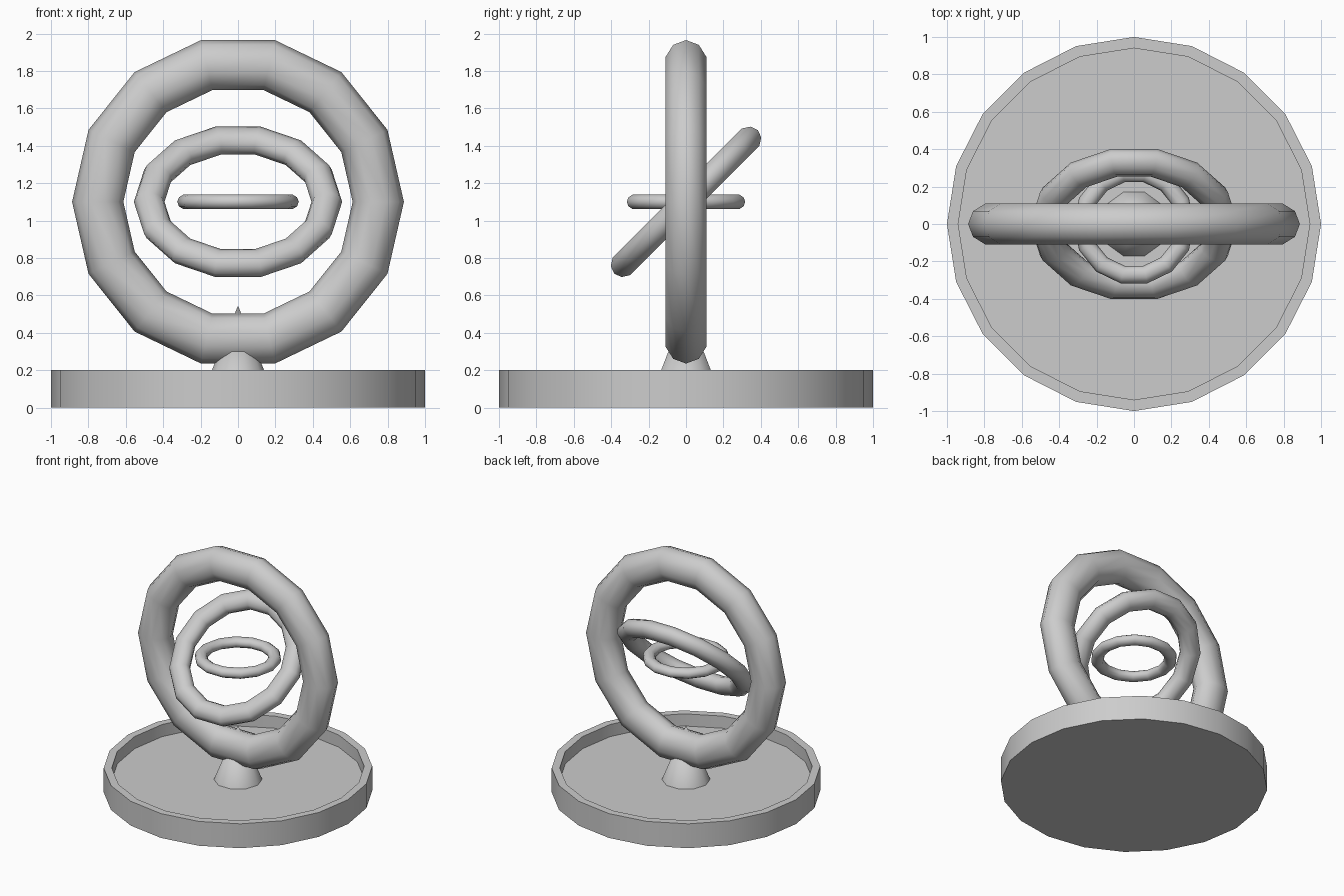
import bpy, bmesh, math
from mathutils import Matrix

if "Cube" in bpy.data.objects:
    bpy.data.objects.remove(bpy.data.objects["Cube"])

grey = bpy.data.materials.new("light_grey")
grey.diffuse_color = (0.604, 0.604, 0.604, 1)
grey.use_nodes = True
grey.node_tree.nodes["Principled BSDF"].inputs["Base Color"].default_value = grey.diffuse_color


def finish(name, bm, angle):
    bmesh.ops.recalc_face_normals(bm, faces=bm.faces)
    me = bpy.data.meshes.new(name)
    bm.to_mesh(me)
    bm.free()
    me.materials.append(grey)
    ob = bpy.data.objects.new(name, me)
    bpy.context.collection.objects.link(ob)
    bpy.ops.object.select_all(action='DESELECT')
    ob.select_set(True)
    bpy.context.view_layer.objects.active = ob
    bpy.ops.object.shade_smooth_by_angle(angle=math.radians(angle))
    return ob


def lathe(name, profile, sides, angle):
    """Revolve (radius, z) points; radius 0 becomes a tip, open ends are capped."""
    bm = bmesh.new()
    rows = []
    for r, z in profile:
        if r == 0:
            rows.append([bm.verts.new((0, 0, z))] * sides)
        else:
            rows.append([bm.verts.new((r * math.cos(2 * math.pi * i / sides),
                                       r * math.sin(2 * math.pi * i / sides), z))
                         for i in range(sides)])
    for a, b in zip(rows, rows[1:]):
        for i in range(sides):
            j = (i + 1) % sides
            quad = [a[i], a[j], b[j], b[i]]
            bm.faces.new(list(dict.fromkeys(quad)))
    for row, point in ((rows[0], profile[0]), (rows[-1], profile[-1])):
        if point[0] > 0:
            bm.faces.new(row)
    return finish(name, bm, angle)


def ring(name, major, minor, tilt, sides=14, tube=10, flatten=0.85):
    """Slightly flattened torus around the shared centre, tilted about x."""
    bm = bmesh.new()
    grid = []
    for i in range(sides):
        u = 2 * math.pi * i / sides
        row = []
        for k in range(tube):
            v = 2 * math.pi * k / tube
            r = major + minor * math.cos(v)
            row.append(bm.verts.new((r * math.cos(u), r * math.sin(u),
                                     flatten * minor * math.sin(v))))
        grid.append(row)
    for i in range(sides):
        a, b = grid[i], grid[(i + 1) % sides]
        for k in range(tube):
            m = (k + 1) % tube
            bm.faces.new((a[k], b[k], b[m], a[m]))
    place = Matrix.Translation((0, 0, 1.1)) @ Matrix.Rotation(math.radians(tilt), 4, 'X')
    bmesh.ops.transform(bm, matrix=place, verts=bm.verts)
    return finish(name, bm, 60)


# Round tray with a raised rim
lathe("base_tray", [(1, 0), (1, 0.2), (0.94, 0.2), (0.94, 0.1)], 20, 30)
# Pointed support in the middle of the tray
lathe("support_cone", [(0.18, 0.1), (0, 0.545)], 10, 50)
# Three nested rings
ring("outer_ring", 0.75, 0.137, 90)
ring("middle_ring", 0.475, 0.082, 45)
ring("inner_ring", 0.277, 0.048, 0)
